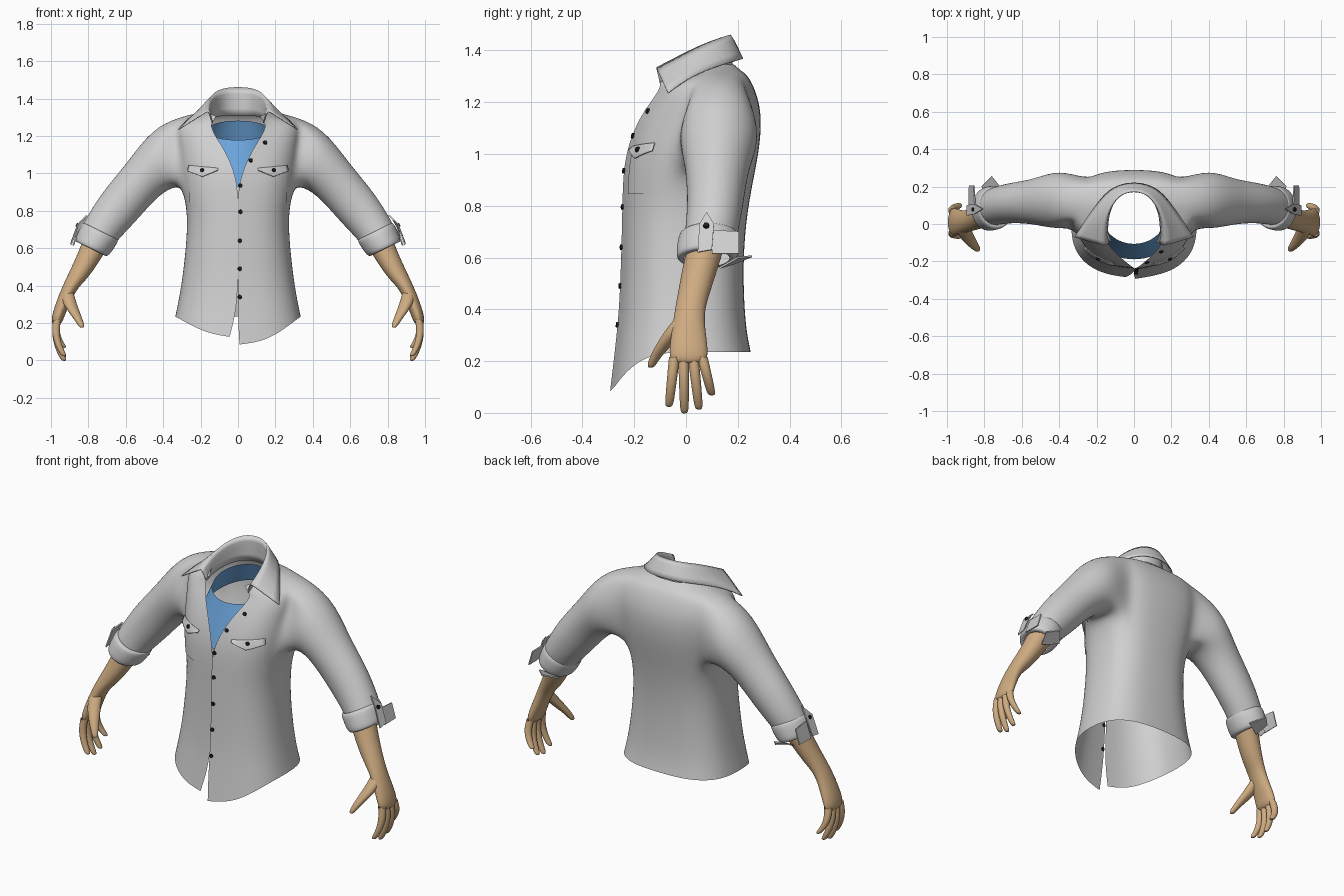
import bpy, bmesh
from math import pi, sin, cos, asin
from mathutils import Vector
from mathutils.bvhtree import BVHTree

cube = bpy.data.objects.get("Cube")
if cube:
    bpy.data.objects.remove(cube)

def material(name, rgb):
    m = bpy.data.materials.new(name)
    m.use_nodes = True
    m.diffuse_color = (*rgb, 1)
    m.node_tree.nodes["Principled BSDF"].inputs["Base Color"].default_value = (*rgb, 1)
    return m

GREY = material("shirt grey", (0.63, 0.63, 0.64))
BLUE = material("undershirt blue", (0.15, 0.38, 0.72))
SKIN = material("skin tan", (0.62, 0.41, 0.22))
BLACK = material("button black", (0.012, 0.012, 0.015))

def finish(name, bm, mat, subsurf=0, mirror=False, thick=0.0, smooth=True):
    """Turn a bmesh into an object with the usual modifiers."""
    bmesh.ops.recalc_face_normals(bm, faces=bm.faces)
    for f in bm.faces:
        f.smooth = smooth
    me = bpy.data.meshes.new(name)
    bm.to_mesh(me)
    bm.free()
    me.materials.append(mat)
    ob = bpy.data.objects.new(name, me)
    bpy.context.scene.collection.objects.link(ob)
    if mirror:
        ob.modifiers.new("mirror", 'MIRROR').use_mirror_merge = False
    if subsurf:
        mod = ob.modifiers.new("subdivision", 'SUBSURF')
        mod.levels = mod.render_levels = subsurf
        mod.boundary_smooth = 'PRESERVE_CORNERS'
    if thick:
        mod = ob.modifiers.new("thickness", 'SOLIDIFY')
        mod.thickness, mod.offset = thick, 0
    return ob

def skin_rows(bm, rows, closed):
    """Join neighbouring rows of vertices with quads."""
    for a, b in zip(rows, rows[1:]):
        for i in range(len(a) if closed else len(a) - 1):
            k = (i + 1) % len(a)
            bm.faces.new((a[i], a[k], b[k], b[i]))

def hoop(bm, ring, n=16, side=1):
    """Ellipse spanned by an upper and lower (x, z) point and a y centre and radius."""
    up, lo, cy, ry = Vector(ring[0]), Vector(ring[1]), ring[2], ring[3]
    out = []
    for k in range(n):
        p = -0.75 * pi + 2 * pi * k / n
        c = (up + lo) / 2 + (up - lo) / 2 * sin(p)
        out.append(bm.verts.new((side * c.x, cy + ry * cos(p), c.y)))
    return out

def tube(name, rings, mat, n=16, cap=False):
    bm = bmesh.new()
    rows = [hoop(bm, r, n) for r in rings]
    skin_rows(bm, rows, True)
    if cap:
        bm.faces.new(rows[-1])
    finish(name, bm, mat, 2, True)

def plate(name, pts):
    bm = bmesh.new()
    bm.faces.new([bm.verts.new(p) for p in pts])
    finish(name, bm, GREY, 0, True, 0.007, False)

# Shirt body: height, half width, front y, back y, left edge x, right edge x, hem dip, front droop
BODY = [
    (0.235, 0.338, -0.285, 0.252, 0.008, 0.045, 1.0, 0),
    (0.31, 0.322, -0.268, 0.236, 0, 0.012, 0.55, 0),
    (0.42, 0.302, -0.25, 0.226, 0, 0, 0.2, 0),
    (0.60, 0.280, -0.242, 0.222, 0, 0, 0, 0),
    (0.78, 0.270, -0.238, 0.238, 0, 0, 0, 0),
    (0.93, 0.298, -0.235, 0.268, 0, 0, 0, 0),
    (1.04, 0.315, -0.215, 0.288, 0.035, 0.03, 0, 0),
    (1.14, 0.325, -0.175, 0.293, 0.085, 0.08, 0, 0),
    (1.22, 0.335, -0.14, 0.28, 0.125, 0.12, 0, 0.1),
    (1.30, 0.325, -0.105, 0.245, 0.15, 0.145, 0, 0.25),
    (1.32, 0.235, -0.115, 0.215, 0.14, 0.14, 0, 0.25),
    (1.345, 0.150, -0.14, 0.187, 0.115, 0.115, 0, 0.2),
]
POW, HALF = 0.85, 12

def body_point(row, i):
    z, a, yf, yb, xl, xr, dip, droop = row
    left = i <= HALF
    u = pi * min(i, 2 * HALF - i) / HALF
    t = u + asin(((xl if left else xr) / a) ** (1 / POW)) * (1 - u / pi) ** 2
    c, power = cos(t), POW if cos(t) > 0 else 0.72
    x = a * abs(sin(t)) ** power * (1 if left else -1)
    y = (yf + yb) / 2 + (yb - yf) / 2 * abs(c) ** power * (-1 if c > 0 else 1)
    z += droop * min(0, y - 0.1) - dip * (0.15 if left else 0.11) * max(0, c) ** 2.5
    return x, y - (0.008 if i == 0 else 0), z

bm = bmesh.new()
grid = [[bm.verts.new(body_point(r, i)) for i in range(2 * HALF + 1)] for r in BODY]
skin_rows(bm, grid, False)

# Armholes are cut from the body grid and continued as sleeves
SLEEVE = [
    ((0.46, 1.245), (0.35, 0.925), 0.13, 0.165),
    ((0.60, 1.05), (0.435, 0.87), 0.12, 0.125),
    ((0.73, 0.90), (0.55, 0.735), 0.115, 0.11),
    ((0.815, 0.76), (0.64, 0.645), 0.10, 0.105),
    ((0.845, 0.70), (0.665, 0.605), 0.088, 0.10),
]
LOW, TOP, FRONT, BACK = 5, 9, 5, 9
for side in (1, -1):
    def at(j, i):
        return grid[j][i if side > 0 else 2 * HALF - i]
    loop = [at(LOW, i) for i in range(FRONT, BACK)]
    loop += [at(j, BACK) for j in range(LOW, TOP)]
    loop += [at(TOP, i) for i in range(BACK, FRONT, -1)]
    loop += [at(j, FRONT) for j in range(TOP, LOW, -1)]
    block = {at(j, i) for j in range(LOW, TOP + 1) for i in range(FRONT, BACK + 1)}
    inside = [f for f in bm.faces if all(v in block for v in f.verts)]
    bmesh.ops.delete(bm, geom=inside, context='FACES')
    skin_rows(bm, [loop] + [hoop(bm, r, 16, side) for r in SLEEVE], True)
shirt = finish("shirt_body", bm, GREY, 2)
bpy.context.view_layer.update()
surface = BVHTree.FromObject(shirt, bpy.context.evaluated_depsgraph_get())

def front_hit(x, z):
    hit, nor, _, _ = surface.ray_cast(Vector((x, -1, z)), Vector((0, 1, 0)))
    return hit, (nor if nor.y < 0 else -nor)

# Collar: stand, fold and falling leaf, from the back centre to the front tip
COLLAR = [
    ((0, 0.185, 1.31), (0, 0.178, 1.465), (0, 0.228, 1.37)),
    ((0.08, 0.165, 1.31), (0.08, 0.158, 1.46), (0.12, 0.20, 1.362)),
    ((0.13, 0.08, 1.30), (0.138, 0.07, 1.43), (0.20, 0.105, 1.335)),
    ((0.145, -0.02, 1.285), (0.158, -0.02, 1.385), (0.268, 0.005, 1.292)),
    ((0.135, -0.10, 1.27), (0.16, -0.115, 1.335), (0.318, -0.07, 1.235)),
]
bm = bmesh.new()
columns = [[(-x, y, z) for x, y, z in c] for c in COLLAR[:0:-1]] + COLLAR
rows = [[bm.verts.new(c[k]) for c in columns] for k in range(3)]
skin_rows(bm, rows, False)
crease = bm.edges.layers.float.new("crease_edge")
for e in bm.edges:
    if all(v in rows[1] for v in e.verts):
        e[crease] = 0.7
finish("collar", bm, GREY, 2, False, 0.006)

# Undershirt: a band with a scooped neckline, deep in front and shallow behind
bm = bmesh.new()
rows = []
for f in (0, 0.25, 0.5, 0.75, 1):
    rows.append([])
    for i in range(32):
        c = cos(2 * pi * i / 32)
        z = (1.05 - 0.12 * c) * (1 - f) + (1.23 - 0.052 * c) * f
        y = 0.025 + 0.018 * f - (0.215 - 0.065 * f) * c
        rows[-1].append(bm.verts.new(((0.25 - 0.08 * f) * sin(2 * pi * i / 32), y, z)))
skin_rows(bm, rows, True)
finish("undershirt", bm, BLUE, 1)

# Chest pockets and flaps follow the shirt front
def draped(name, x0, x1, top, bottom, lift0, lift1, thick):
    bm = bmesh.new()
    rows = []
    for f in [j / 6 for j in range(7)]:
        rows.append([])
        for x in [x0 + (x1 - x0) * i / 12 for i in range(13)]:
            p, n = front_hit(x, top(x) * (1 - f) + bottom(x) * f)
            rows[-1].append(bm.verts.new(p + n * (lift0 + (lift1 - lift0) * f)))
    skin_rows(bm, rows, False)
    finish(name, bm, GREY, 0, True, thick)

draped("chest_pockets", 0.115, 0.255, lambda x: 1.02, lambda x: 0.845, 0.003, 0.004, 0)
draped("pocket_flaps", 0.105, 0.26, lambda x: 1.035 + 0.1 * (x - 0.185),
       lambda x: 0.98 + 0.42 * abs(x - 0.185), 0.003, 0.014, 0.004)

# Rolled cuffs with a pointed tab and loose corners
tube("rolled_cuffs", [
    ((0.805, 0.725), (0.655, 0.65), 0.09, 0.095),
    ((0.832, 0.745), (0.632, 0.645), 0.088, 0.118),
    ((0.855, 0.69), (0.66, 0.60), 0.085, 0.122),
    ((0.88, 0.635), (0.695, 0.55), 0.08, 0.122),
    ((0.845, 0.63), (0.72, 0.565), 0.08, 0.09)], GREY)
plate("cuff_tabs", [(0.892, 0.045, 0.62), (0.892, 0.10, 0.63), (0.855, 0.108, 0.73),
                    (0.808, 0.08, 0.775), (0.855, 0.052, 0.73)])
plate("cuff_back_corners", [(0.70, 0.18, 0.575), (0.76, 0.255, 0.605),
                            (0.815, 0.20, 0.60), (0.79, 0.13, 0.56)])
plate("cuff_side_corners", [(0.85, 0.10, 0.705), (0.855, 0.205, 0.70),
                            (0.88, 0.205, 0.615), (0.882, 0.10, 0.615)])

# Forearms and palms
tube("forearms", [
    ((0.80, 0.73), (0.66, 0.66), 0.09, 0.075),
    ((0.855, 0.575), (0.73, 0.545), 0.055, 0.07),
    ((0.905, 0.47), (0.80, 0.44), 0.028, 0.062),
    ((0.945, 0.385), (0.86, 0.385), 0.012, 0.058),
    ((0.977, 0.30), (0.895, 0.31), 0.01, 0.068),
    ((0.998, 0.235), (0.925, 0.245), 0.01, 0.077),
    ((0.996, 0.185), (0.942, 0.19), 0.01, 0.072)], SKIN, 16, True)

def digit(name, path):
    tube(name, [((x + r, z), (x - r, z), y, r) for x, y, z, r in path], SKIN, 8, True)

# Fingers: base y, tip y and tip height; thumb on its own path
for name, y0, y1, tip in (("index", -0.045, -0.066, 0.022), ("middle", -0.009, -0.006, -0.003),
                          ("ring", 0.028, 0.05, 0.012), ("little", 0.063, 0.1, 0.067)):
    digit(name + "_fingers", [
        (x, y0 + (y1 - y0) * f, 0.215 + (tip - 0.215) * f, r) for f, x, r in (
            (0, 0.968, 0.023), (0.35, 0.977, 0.022), (0.7, 0.96, 0.02),
            (0.93, 0.936, 0.018), (1, 0.929, 0.012))])
digit("thumbs", [(0.912, -0.008, 0.37, 0.034), (0.905, -0.045, 0.315, 0.042),
                 (0.878, -0.085, 0.262, 0.034), (0.852, -0.118, 0.217, 0.024),
                 (0.838, -0.132, 0.187, 0.019), (0.834, -0.137, 0.174, 0.011)])

# Buttons down the front, on the pocket flaps and on the tabs
def button(name, p, n, mirror=False):
    bm = bmesh.new()
    bmesh.ops.create_cone(bm, cap_ends=True, segments=16, radius1=0.012, radius2=0.010, depth=0.010)
    bm.transform(n.to_track_quat('Z', 'Y').to_matrix().to_4x4())
    bmesh.ops.translate(bm, verts=bm.verts, vec=p)
    finish(name, bm, BLACK, 0, mirror, 0, False)

for k, (x, z) in enumerate([(0.01, 0.34), (0.01, 0.49), (0.011, 0.64), (0.013, 0.795),
                            (0.013, 0.935), (0.068, 1.07), (0.145, 1.165)]):
    p, n = front_hit(x, z)
    button("front_button_%d" % (k + 1), p + n * 0.002, n)
p, n = front_hit(0.188, 1.015)
button("pocket_buttons", p + n * 0.011, n, True)
button("tab_buttons", Vector((0.86, 0.078, 0.725)), Vector((0.87, 0, 0.5)), True)
